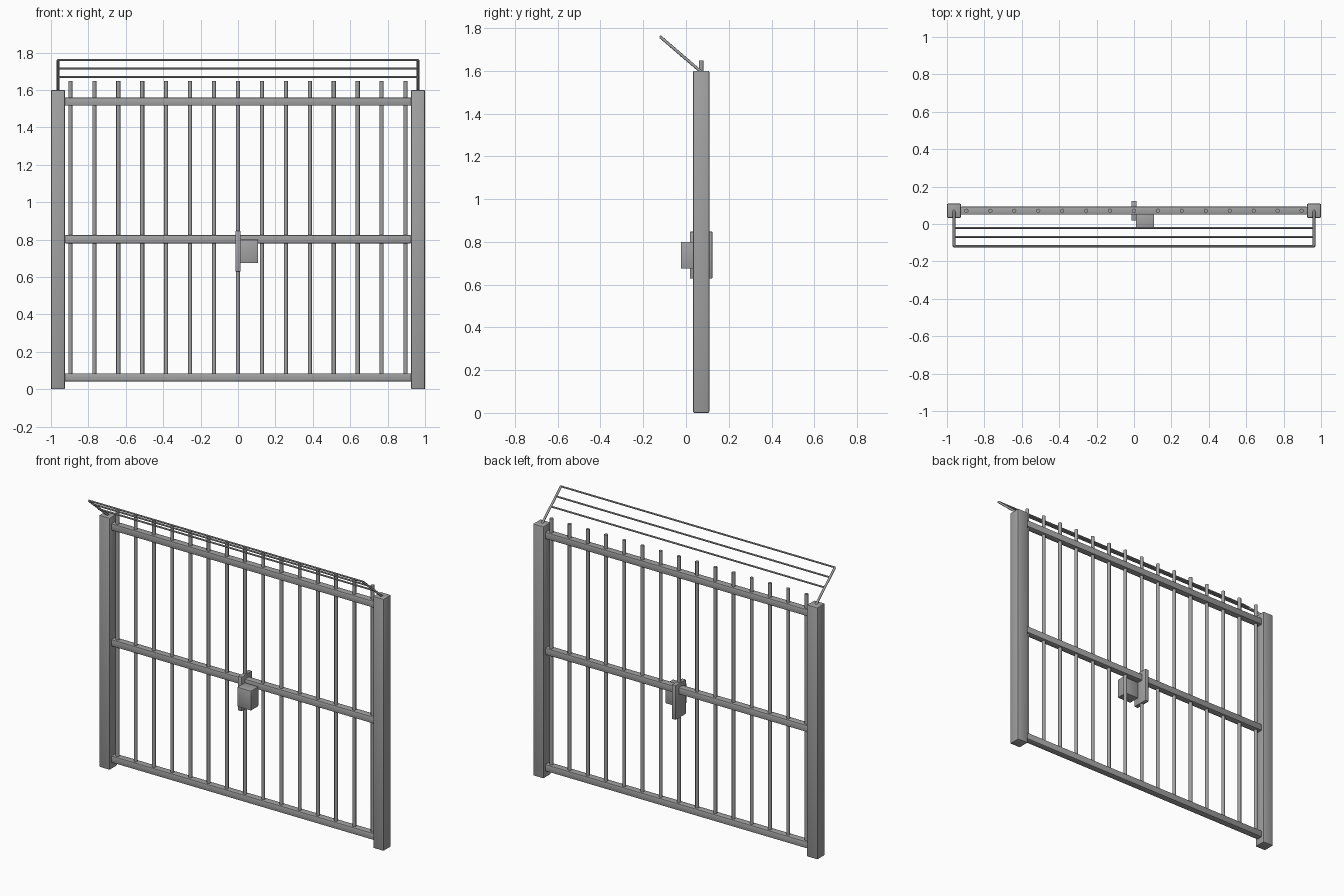
import bpy, math
from mathutils import Vector

if "Cube" in bpy.data.objects:
    bpy.data.objects.remove(bpy.data.objects["Cube"])

steel = bpy.data.materials.new("grey_steel")
steel.diffuse_color = (0.36, 0.36, 0.36, 1)
steel.use_nodes = True
steel.node_tree.nodes["Principled BSDF"].inputs["Base Color"].default_value = steel.diffuse_color
Y = 0.071  # plane of the gate


def finish(o, name):
    o.name = name
    o.data.materials.append(steel)
    bpy.ops.object.shade_smooth_by_angle(angle=math.radians(40))
    return o


def box(name, lo, hi, bevel=0.0, segments=2):
    lo, hi = Vector(lo), Vector(hi)
    bpy.ops.mesh.primitive_cube_add(size=1, location=(lo + hi) / 2)
    o = bpy.context.object
    o.scale = hi - lo
    bpy.ops.object.transform_apply(location=False, rotation=False, scale=True)
    if bevel:
        m = o.modifiers.new("round_edges", 'BEVEL')
        m.width, m.segments = bevel, segments
        bpy.ops.object.modifier_apply(modifier=m.name)
    return finish(o, name)


def rod(name, a, b, r, sides=12):
    a, b = Vector(a), Vector(b)
    d = b - a
    bpy.ops.mesh.primitive_cylinder_add(vertices=sides, radius=r, depth=d.length, location=(a + b) / 2)
    o = bpy.context.object
    o.rotation_euler = d.to_track_quat('Z', 'Y').to_euler()
    return finish(o, name)


# Posts and the slanted arms on top of them
for side, s in (("left", -1), ("right", 1)):
    cx = s * 0.9625
    box(side + "_post", (cx - 0.0375, Y - 0.038, 0), (cx + 0.0375, Y + 0.038, 1.6), 0.006)
    rod(side + "_arm", (cx, Y, 1.595), (cx, -0.119, 1.758), 0.007)

# Horizontal rails
for name, z in (("bottom", 0.063), ("middle", 0.802), ("top", 1.538)):
    box(name + "_rail", (-0.927, Y - 0.0215, z - 0.0215), (0.927, Y + 0.0215, z + 0.0215), 0.005)

# Upright bars
for i in range(15):
    x = (i - 7) * 0.128
    rod("bar_%02d" % (i + 1), (x, Y, 0.06), (x, Y, 1.648), 0.011)

# Wires between the arms
for i, (y, z) in enumerate(((-0.119, 1.760), (-0.069, 1.716), (-0.021, 1.669))):
    rod("wire_%d" % (i + 1), (-0.965, y, z), (0.965, y, z), 0.0055, 8)

# Lock plate and lock case
box("lock_plate", (-0.014, 0.018, 0.628), (0.014, 0.124, 0.848), 0.005)
box("lock_case", (0.010, -0.024, 0.675), (0.108, 0.052, 0.800), 0.004)
